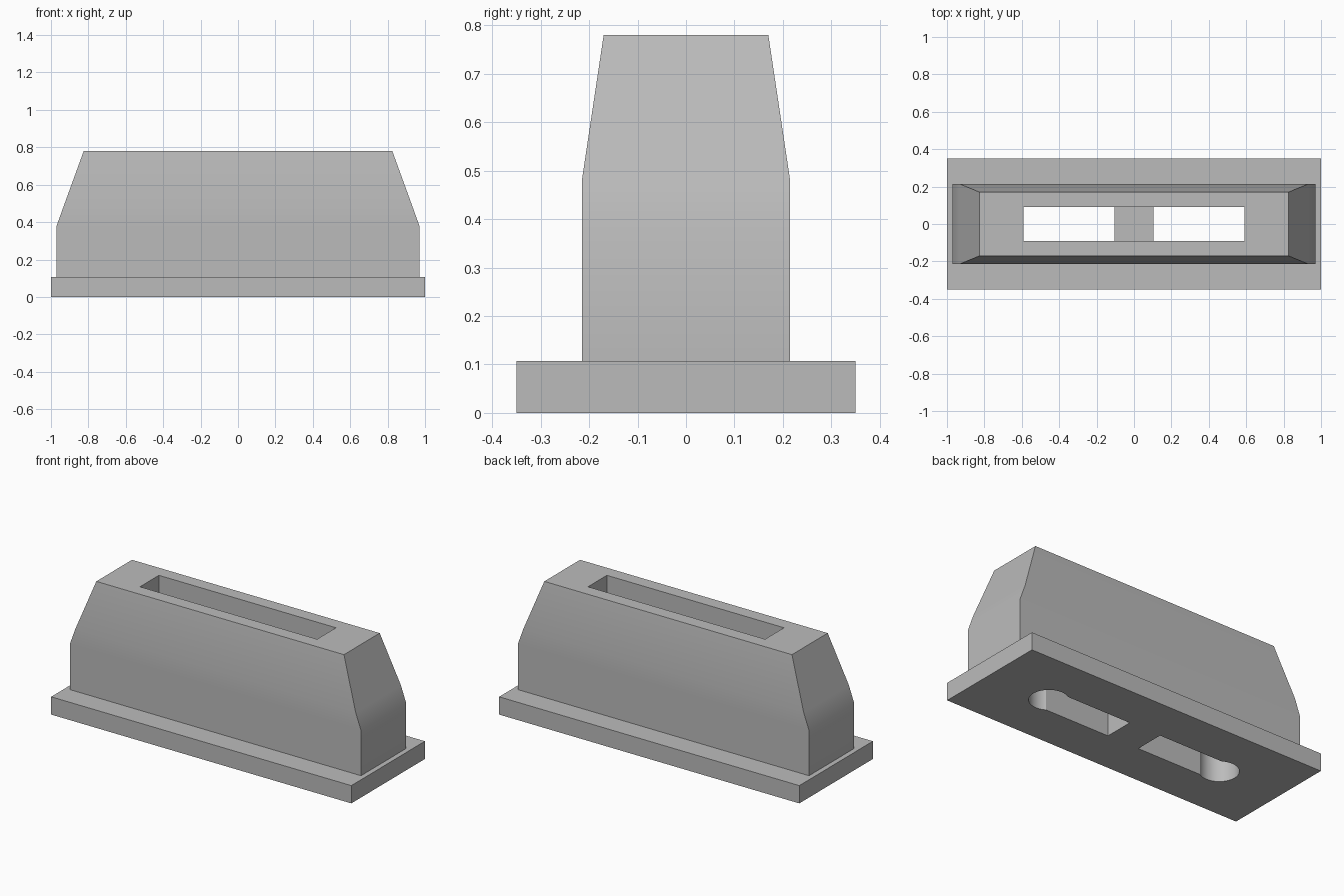
import bpy, bmesh, math
from mathutils import Matrix

cube = bpy.data.objects.get("Cube")
if cube:
    bpy.data.objects.remove(cube, do_unlink=True)

BASE_TOP = 0.107
BRIDGE_TOP = 0.2
SLOT_END, SLOT_HALF, BRIDGE_HALF = 0.59, 0.09, 0.105

grey = bpy.data.materials.new("plain_grey")
grey.use_nodes = True
GREY = (0.5, 0.5, 0.5, 1)
grey.diffuse_color = GREY
grey.node_tree.nodes["Principled BSDF"].inputs["Base Color"].default_value = GREY


def make_object(name, bm):
    mesh = bpy.data.meshes.new(name)
    bmesh.ops.recalc_face_normals(bm, faces=bm.faces)
    bm.to_mesh(mesh)
    bm.free()
    mesh.materials.append(grey)
    obj = bpy.data.objects.new(name, mesh)
    bpy.context.collection.objects.link(obj)
    return obj


def loft(name, rings):
    """Stack centred rectangles given as (half x, half y, z)."""
    bm = bmesh.new()
    loops = [[bm.verts.new((sx * x, sy * y, z))
              for sx, sy in ((-1, -1), (1, -1), (1, 1), (-1, 1))]
             for x, y, z in rings]
    bm.faces.new(loops[0])
    bm.faces.new(loops[-1])
    for low, high in zip(loops, loops[1:]):
        for i in range(4):
            j = (i + 1) % 4
            bm.faces.new((low[i], low[j], high[j], high[i]))
    return make_object(name, bm)


def box(name, x0, x1, z0, z1):
    bm = bmesh.new()
    centre = Matrix.Translation(((x0 + x1) / 2, 0, (z0 + z1) / 2))
    size = Matrix.Diagonal((x1 - x0, 2 * SLOT_HALF, z1 - z0, 1))
    bmesh.ops.create_cube(bm, size=1, matrix=centre @ size)
    return make_object(name, bm)


def cylinder(name, x, radius, z0, z1):
    bm = bmesh.new()
    bmesh.ops.create_cone(bm, cap_ends=True, segments=48, radius1=radius,
                          radius2=radius, depth=z1 - z0,
                          matrix=Matrix.Translation((x, 0, (z0 + z1) / 2)))
    return make_object(name, bm)


# Flanged base and tapered housing
base = loft("base_plate", [(1, 0.35, 0), (1, 0.35, BASE_TOP)])
housing = loft("housing", [(0.97, 0.215, BASE_TOP), (0.97, 0.215, 0.38),
                           (0.934, 0.215, 0.48), (0.825, 0.17, 0.78)])

# Keyholes from below, one long slot from above, bridge left between
cutters = [box("top_slot_cutter", -SLOT_END, SLOT_END, BRIDGE_TOP, 1)]
for side in (-1, 1):
    x0, x1 = sorted((side * BRIDGE_HALF, side * SLOT_END))
    cutters.append(box("keyhole_slot_cutter", x0, x1, -0.1, BRIDGE_TOP + 0.1))
    cutters.append(cylinder("keyhole_round_cutter", side * SLOT_END, 0.107,
                            -0.1, BRIDGE_TOP))

for part in (base, housing):
    bpy.context.view_layer.objects.active = part
    for cutter in cutters:
        mod = part.modifiers.new("cut", "BOOLEAN")
        mod.operation = "DIFFERENCE"
        mod.solver = "EXACT"
        mod.object = cutter
        bpy.ops.object.modifier_apply(modifier=mod.name)
for cutter in cutters:
    bpy.data.objects.remove(cutter, do_unlink=True)

# Soft shading over the shallow bends, crisp corners elsewhere
bpy.ops.object.select_all(action="DESELECT")
for part in (base, housing):
    part.select_set(True)
bpy.ops.object.shade_smooth_by_angle(angle=math.radians(30))
